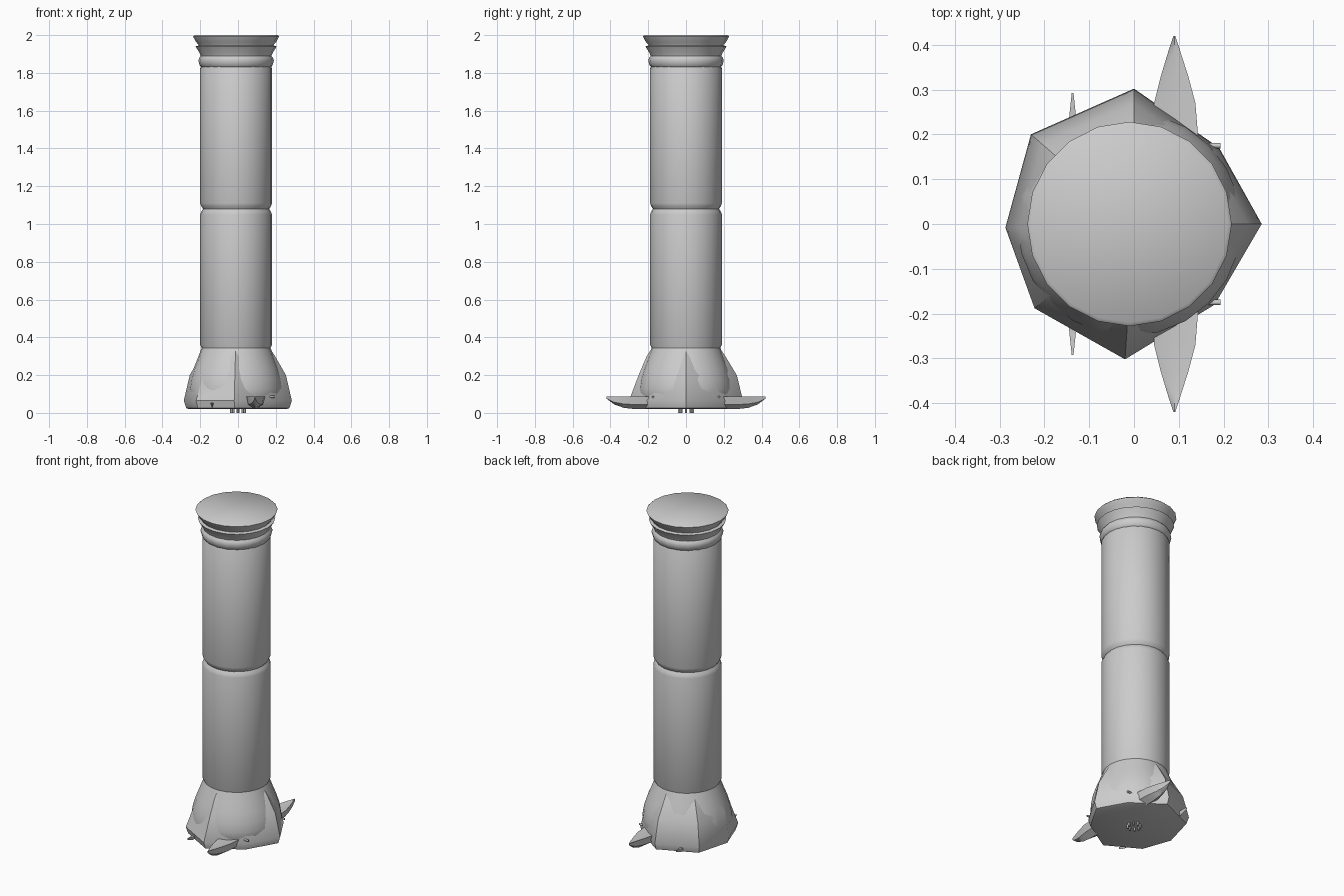
import bpy, bmesh, math

if "Cube" in bpy.data.objects:
    bpy.data.objects.remove(bpy.data.objects["Cube"])

CX = -0.01  # column axis offset


def make_object(name, verts, faces, smooth=None):
    me = bpy.data.meshes.new(name)
    me.from_pydata(verts, [], faces)
    bm = bmesh.new()
    bm.from_mesh(me)
    bmesh.ops.recalc_face_normals(bm, faces=bm.faces)
    bm.to_mesh(me)
    bm.free()
    ob = bpy.data.objects.new(name, me)
    bpy.context.collection.objects.link(ob)
    if smooth:
        bpy.ops.object.select_all(action='DESELECT')
        ob.select_set(True)
        bpy.context.view_layer.objects.active = ob
        bpy.ops.object.shade_smooth_by_angle(angle=math.radians(smooth))
    return ob


def loft(name, rings, smooth=None):
    n = len(rings[0])
    verts = [p for r in rings for p in r]
    faces = [(k * n + i, k * n + (i + 1) % n, (k + 1) * n + (i + 1) % n, (k + 1) * n + i)
             for k in range(len(rings) - 1) for i in range(n)]
    faces.append(tuple(range(n)))
    faces.append(tuple(range((len(rings) - 1) * n, len(rings) * n)))
    return make_object(name, verts, faces, smooth)


def circle(r, z, n, cx=CX, cy=0.0):
    return [(cx + r * math.cos(2 * math.pi * i / n),
             cy + r * math.sin(2 * math.pi * i / n), z) for i in range(n)]


def turned(name, profile, n=20, smooth=40, cx=CX, cy=0.0):
    return loft(name, [circle(r, z, n, cx, cy) for r, z in profile], smooth)


# Shaft in two drums with a groove between them, and a moulded capital
turned("column_shaft", [
    (0.18, 0.30), (0.18, 0.34), (0.19, 0.36), (0.19, 1.05), (0.185, 1.065),
    (0.175, 1.08), (0.185, 1.095), (0.19, 1.11), (0.19, 1.825), (0.18, 1.84)], 24)
turned("column_capital", [
    (0.18, 1.825), (0.193, 1.84), (0.20, 1.865), (0.195, 1.88), (0.187, 1.89),
    (0.193, 1.905), (0.215, 1.94), (0.198, 1.945), (0.20, 1.95),
    (0.213, 1.965), (0.228, 1.993), (0.22, 2.0)], 20, 50)

# Rounded bell that shows between the corners of the faceted body
turned("base_bell", [
    (0.23, 0.05), (0.248, 0.09), (0.25, 0.13), (0.242, 0.18), (0.225, 0.235),
    (0.205, 0.285), (0.19, 0.325), (0.18, 0.35)], 24)

# Irregular eight-sided body: plan outline scaled at each height
outline = [(0.285, 0), (0.19, 0.17), (0, 0.302), (-0.23, 0.20),
           (-0.287, -0.008), (-0.222, -0.188), (-0.02, -0.302), (0.18, -0.18)]
body = []
for s, z, back in [(0.90, 0.02, 0), (0.955, 0.025, 0), (1.0, 0.065, 0),
                   (0.89, 0.20, 1), (0.69, 0.30, 1), (0.61, 0.335, 1)]:
    ring = []
    for x, y in outline:
        q = s - 0.06 * back * (1 if y < -0.1 and z == 0.20 else 0)
        ring.append((x * q, y * q, z))
    body.append(ring)
loft("base_body", body, 35)

for side, label in ((1, "left"), (-1, "right")):
    # Large pointed flipper with a creased top and keeled underside
    stations = [(0.17, 0.045, 0.145, 0.02), (0.27, 0.045, 0.137, 0.02),
                (0.33, 0.06, 0.121, 0.027), (0.38, 0.075, 0.105, 0.045),
                (0.42, 0.088, 0.092, 0.082)]
    rings = []
    for y, a, b, bot in stations:
        m = 0.09
        rings.append([(a, side * y, 0.088), (m, side * y, 0.082), (b, side * y, 0.088),
                      (b * 0.8 + m * 0.2, side * y, (bot + 0.088) / 2 - 0.01),
                      (m, side * y, bot),
                      (a * 0.8 + m * 0.2, side * y, (bot + 0.088) / 2 - 0.01)])
    loft("flipper_" + label, rings, 35)

    # Thin small rear fin
    rings = []
    for y, w, lo, hi in [(0.19, 0.011, 0.025, 0.05), (0.245, 0.007, 0.028, 0.052),
                         (0.292, 0.002, 0.045, 0.055)]:
        rings.append([(-0.137 - w, side * y, hi), (-0.137 + w, side * y, hi),
                      (-0.137, side * y, lo)])
    loft("rear_fin_" + label, rings)

    # Small peg eye
    eye = []
    for x in (0.165, 0.193):
        eye.append([(x, side * 0.175 + 0.006 * math.cos(i * math.pi / 4),
                     0.085 + 0.006 * math.sin(i * math.pi / 4)) for i in range(8)])
    loft("eye_" + label, eye, 50)

# Ring of little studs under the base
for i in range(8):
    a = i * math.pi / 4
    turned("underside_stud", [(0.007, 0.0), (0.007, 0.03)], 6, 30,
           0.035 * math.cos(a), 0.035 * math.sin(a))
